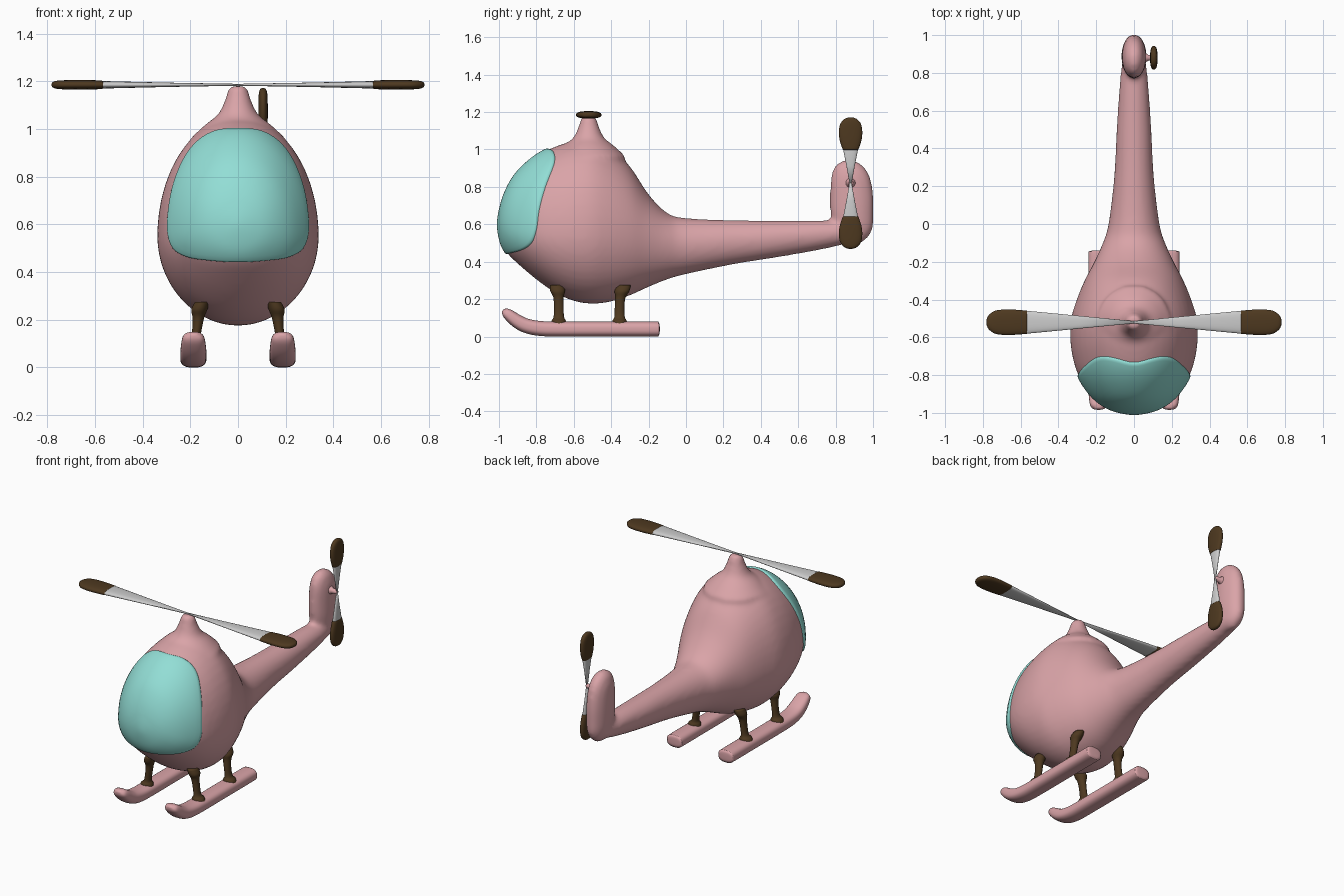
import bpy, bmesh, math
from mathutils import Vector as V
from mathutils.bvhtree import BVHTree

if "Cube" in bpy.data.objects:
    bpy.data.objects.remove(bpy.data.objects["Cube"])


def material(name, rgb):
    m = bpy.data.materials.new(name)
    m.diffuse_color = (*rgb, 1)
    m.use_nodes = True
    m.node_tree.nodes["Principled BSDF"].inputs["Base Color"].default_value = m.diffuse_color
    return m


PINK = material("pink", (0.70, 0.37, 0.39))
TEAL = material("teal", (0.29, 0.73, 0.67))
BROWN = material("brown", (0.075, 0.04, 0.014))


def spline(rows, steps=4, closed=False):
    """Catmull-Rom resampling of rows of numbers."""
    n, out = len(rows), []
    for i in range(n if closed else n - 1):
        k = [(i + d) % n if closed else min(max(i + d, 0), n - 1) for d in (-1, 0, 1, 2)]
        for s in range(steps):
            t = s / steps
            out.append([0.5 * (2 * b + (c - a) * t + (2 * a - 5 * b + 4 * c - d) * t * t
                        + (3 * b - a - 3 * c + d) * t ** 3)
                        for a, b, c, d in zip(*[rows[j] for j in k])])
    return out if closed else out + [list(rows[-1])]


def ring(c, u, v, n=32, p=1.0):
    """Closed (super)elliptical section."""
    pts = []
    for i in range(n):
        a = 2 * math.pi * (i + 0.5) / n
        ca, sa = math.cos(a), math.sin(a)
        pts.append(V(c) + V(u) * math.copysign(abs(ca) ** p, ca)
                   + V(v) * math.copysign(abs(sa) ** p, sa))
    return pts


def loft(name, shells, mat=None, loc=(0, 0, 0), mirror=False):
    """Skin each list of rings into a closed shell, all in one object."""
    bm = bmesh.new()
    for rings in shells:
        vs = [[bm.verts.new(p) for p in r] for r in rings]
        n = len(vs[0])
        for a, b in zip(vs, vs[1:]):
            for i in range(n):
                j = (i + 1) % n
                bm.faces.new((a[i], a[j], b[j], b[i]))
        bm.faces.new(vs[0])
        bm.faces.new(vs[-1][::-1])
    bmesh.ops.recalc_face_normals(bm, faces=bm.faces[:])
    me = bpy.data.meshes.new(name)
    bm.to_mesh(me)
    bm.free()
    me.shade_smooth()
    if mat:
        me.materials.append(mat)
    ob = bpy.data.objects.new(name, me)
    ob.location = loc
    bpy.context.collection.objects.link(ob)
    if mirror:
        ob.modifiers.new("mirror", "MIRROR").use_mirror_merge = False
    return ob


# Fuselage: y, half width, widest z, top z, bottom z
stations = [(-1.003, .01, .60, .61, .59), (-.985, .10, .60, .70, .50), (-.955, .165, .59, .785, .445),
            (-.9, .23, .57, .875, .39), (-.8, .295, .56, .965, .305), (-.7, .326, .55, 1.015, .235),
            (-.6, .338, .55, 1.045, .19), (-.5, .333, .55, 1.05, .175), (-.4, .303, .55, 1.0, .187),
            (-.3, .262, .54, .91, .22), (-.2, .21, .52, .76, .265), (-.1, .165, .50, .66, .305),
            (0, .135, .49, .633, .333), (.25, .105, .51, .622, .385), (.5, .092, .53, .62, .425),
            (.75, .075, .55, .62, .47), (.93, .055, .56, .61, .515)]
fuselage = []
for y, w, zc, zt, zb in spline(stations, 5):
    r = ring((0, y, zc), (w, 0, 0), (0, 0, 1), 48)
    for p in r:
        s = p.z - zc
        p.z = zc + s * (zt - zc if s > 0 else zc - zb)
    fuselage.append(r)

# Rotor mast: radius, z
mast = [ring((0, -.52, z), (r, 0, 0), (0, r, 0)) for r, z in spline(
    [(.20, .96), (.135, 1.02), (.085, 1.06), (.06, 1.11), (.045, 1.155), (.036, 1.178), (.01, 1.18)])]

# Tail fin: z, centre y, half length, half thickness
fin = [ring((0, y, z), (t, 0, 0), (0, l, 0)) for z, y, l, t in spline(
    [(.495, .90, .03, .02), (.53, .905, .07, .045), (.58, .898, .102, .06), (.65, .888, .116, .066),
     (.75, .886, .117, .066), (.85, .88, .106, .061), (.91, .873, .078, .046), (.937, .87, .04, .025),
     (.946, .87, .01, .006)])]

body = loft("body", [fuselage, mast, fin], PINK)
rm = body.modifiers.new("blend", "REMESH")
rm.mode = 'VOXEL'
rm.voxel_size = 0.014
rm.use_smooth_shade = True
sm = body.modifiers.new("soften", "SMOOTH")
sm.factor, sm.iterations = 0.5, 10

# Windscreen: outline cast onto the body and raised a little
half = [(0, -.735, 1.008), (.1, -.715, 1.0), (.17, -.71, .97), (.215, -.715, .9), (.255, -.745, .78),
        (.285, -.78, .66), (.297, -.80, .57), (.283, -.835, .495), (.23, -.89, .455), (.12, -.945, .44),
        (0, -.96, .437)]
outline = spline(half + [(-x, y, z) for x, y, z in half[-2:0:-1]], 4, True)
bpy.context.view_layer.update()
tree = BVHTree.FromObject(body, bpy.context.evaluated_depsgraph_get())
core, front = V((0, -.5, .65)), V((0, -1, .7))
panel = []
for r, lift in [(k / 14 + .02, .011) for k in range(14)] + [(.97, .01), (.985, .007), (.995, .002), (1, -.012)]:
    loop = []
    for q in outline:
        d = (front.lerp(V(q), r) - core).normalized()
        hit = tree.ray_cast(core, d)[0]
        loop.append(hit + d * lift)
    panel.append(loop)
loft("windscreen", [panel], TEAL)

# Landing skids: y, z, half width, half height along an upturned path
path = spline([(-.978, .142, .015, .008), (-.967, .132, .038, .022), (-.945, .114, .048, .031),
               (-.9, .08, .053, .037), (-.85, .056, .055, .039), (-.78, .043, .055, .04),
               (-.68, .04, .055, .04), (-.4, .04, .055, .04), (-.17, .04, .055, .04),
               (-.15, .04, .052, .037), (-.142, .04, .042, .027), (-.14, .04, .01, .008)])
skid = []
for i, (y, z, w, h) in enumerate(path):
    a, b = path[max(i - 1, 0)], path[min(i + 1, len(path) - 1)]
    t = V((0, b[0] - a[0], b[1] - a[1])).normalized()
    skid.append(ring((.187, y, z), (w, 0, 0), V((0, -t.z, t.y)) * h, 32, .75))
loft("skids", [skid], PINK, mirror=True)

# Skid struts: x, y offset, z, half widths
strut = spline([(.188, 0, .06, .046, .042), (.186, 0, .085, .036, .038), (.18, 0, .105, .021, .028),
                (.172, 0, .16, .02, .026), (.166, .2, .21, .025, .028), (.162, .6, .243, .034, .04),
                (.15, 1, .275, .03, .038)])
for name, y0, lean in (("front_struts", -.68, -.01), ("rear_struts", -.355, .022)):
    loft(name, [[ring((x, y0 + o * lean, z), (a, 0, 0), (0, b, 0), 24) for x, o, z, a, b in strut]],
         BROWN, mirror=True)


def rotor(name, loc, length, joint, joint_w, tip_w, thick, rot=None):
    """Two tapered blades with rounded coloured tips, along local x."""
    grey = [(0, .006, .004), (joint * .5, joint_w * .55, thick * .45),
            (joint, joint_w, thick * .8), (joint + .012, joint_w * .95, thick * .7)]
    span = length - joint
    tips = spline([(joint - .012 + (span + .012) * f, joint_w + (tip_w - joint_w) * g if g < 2 else tip_w * (g - 2),
                    thick * h) for f, g, h in
                   [(0, -.1, .7), (.04, .1, .9), (.3, .8, 1), (.55, 1, 1), (.78, 2.9, .95),
                    (.92, 2.62, .8), (.98, 2.33, .5), (1, 2.05, .1)]])
    for part, rows, mat in (("blades", grey, None), ("tips", tips, BROWN)):
        ob = loft(name + "_" + part, [[ring((x, 0, 0), (0, w, 0), (0, 0, t), 24, .8) for x, w, t in rows]],
                  mat, loc, True)
        if rot:
            ob.rotation_euler = rot


rotor("main_rotor", (0, -.52, 1.185), .782, .578, .062, .068, .02)
rotor("tail_rotor", (.105, .88, .82), .352, .19, .042, .063, .02, (0, math.pi / 2, 0))

# Tail rotor axle
loft("tail_axle", [[ring((x, .88, .82), (0, r, 0), (0, 0, r), 20) for x, r in
                    [(.03, .035), (.06, .026), (.075, .016), (.1, .014), (.108, .01)]]], PINK)
